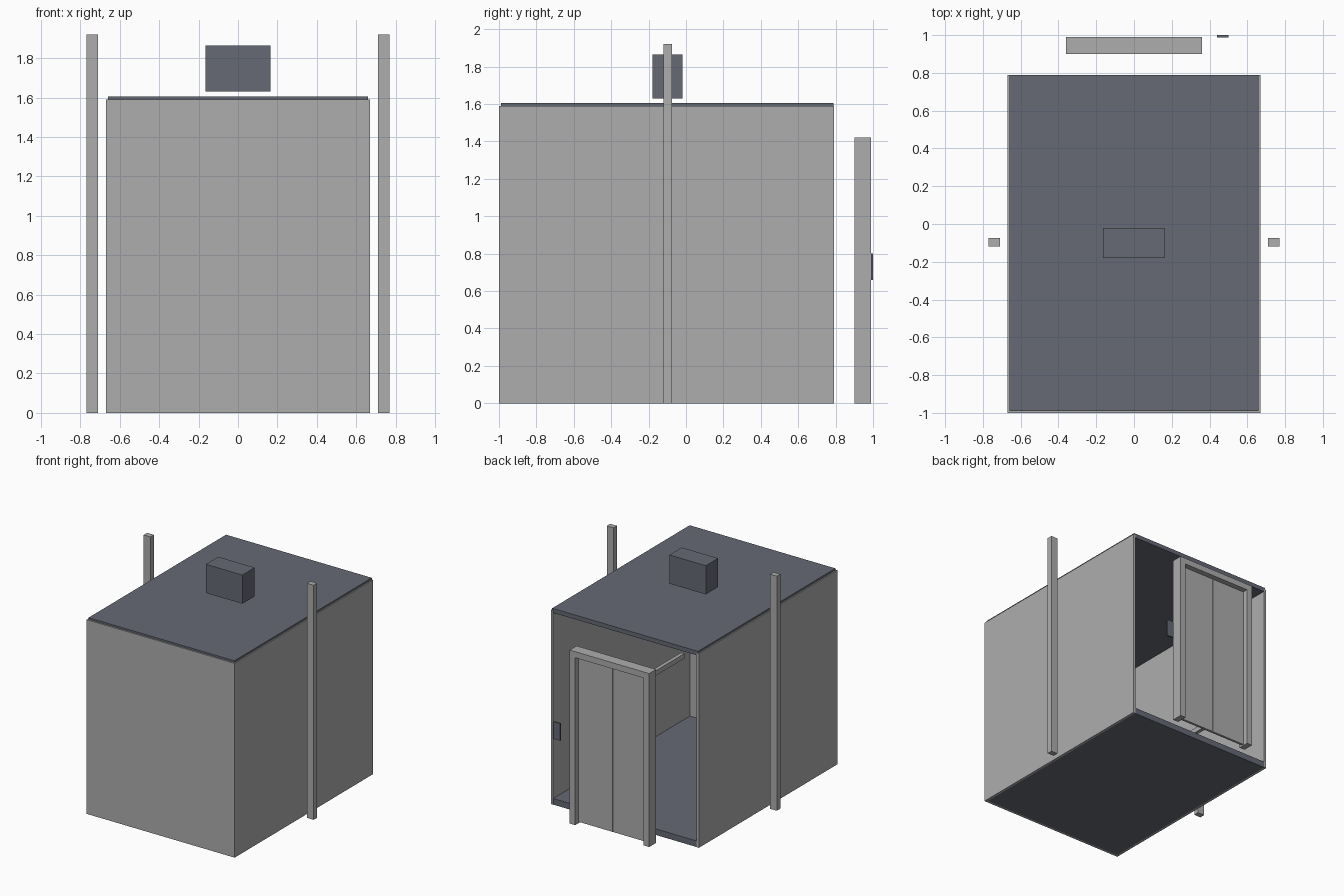
import bpy

cube = bpy.data.objects.get("Cube")
if cube:
    bpy.data.objects.remove(cube, do_unlink=True)


def material(name, rgb):
    m = bpy.data.materials.new(name)
    m.use_nodes = True
    m.diffuse_color = (*rgb, 1)
    m.node_tree.nodes["Principled BSDF"].inputs["Base Color"].default_value = (*rgb, 1)
    return m


steel = material("light grey steel", (0.42, 0.42, 0.42))
slate = material("slate blue grey", (0.133, 0.144, 0.178))


def box(name, mat, x, y, z):
    """Axis-aligned box from (low, high) ranges."""
    bpy.ops.mesh.primitive_cube_add(size=1, location=[sum(r) / 2 for r in (x, y, z)])
    ob = bpy.context.object
    ob.name = name
    ob.scale = [r[1] - r[0] for r in (x, y, z)]
    bpy.ops.object.transform_apply(location=False, rotation=False, scale=True)
    ob.data.materials.append(mat)
    return ob


def pair(name, mat, x, y, z):
    """The same box on the left (+x) and mirrored to the right (-x)."""
    box("left_" + name, mat, x, y, z)
    box("right_" + name, mat, (-x[1], -x[0]), y, z)


# Cabin shell, open at the rear
W, T = 0.67, 0.02
FRONT, REAR, TOP = -1.0, 0.79, 1.59
pair("cabin_wall", steel, (W - T, W), (FRONT, REAR), (0, TOP))
box("cabin_front_wall", steel, (T - W, W - T), (FRONT, FRONT + T), (0, TOP))
box("cabin_floor", slate, (T - W, W - T), (FRONT + T, REAR - 0.002), (0, 0.05))
box("cabin_roof", slate, (-0.66, 0.66), (FRONT + 0.01, REAR - 0.002), (TOP - 0.02, 1.605))

# Handrails inside the cabin
pair("handrail", steel, (0.575, 0.605), (-0.8, 0.6), (0.61, 0.65))

# Hoist motor above the roof and guide rails at the sides
box("hoist_motor", slate, (-0.165, 0.165), (-0.18, -0.02), (1.63, 1.865))
pair("guide_rail", steel, (0.71, 0.77), (-0.12, -0.075), (0, 1.92))

# Landing door: frame with two sliding leaves
pair("door_jamb", steel, (0.31, 0.36), (0.90, 0.99), (0, 1.37))
box("door_header", steel, (-0.36, 0.36), (0.90, 0.99), (1.37, 1.42))
pair("door_leaf", steel, (0.002, 0.31), (0.925, 0.945), (0.01, 1.37))

# Call panel beside the door
box("call_panel", slate, (0.44, 0.50), (0.988, 1.0), (0.66, 0.80))
